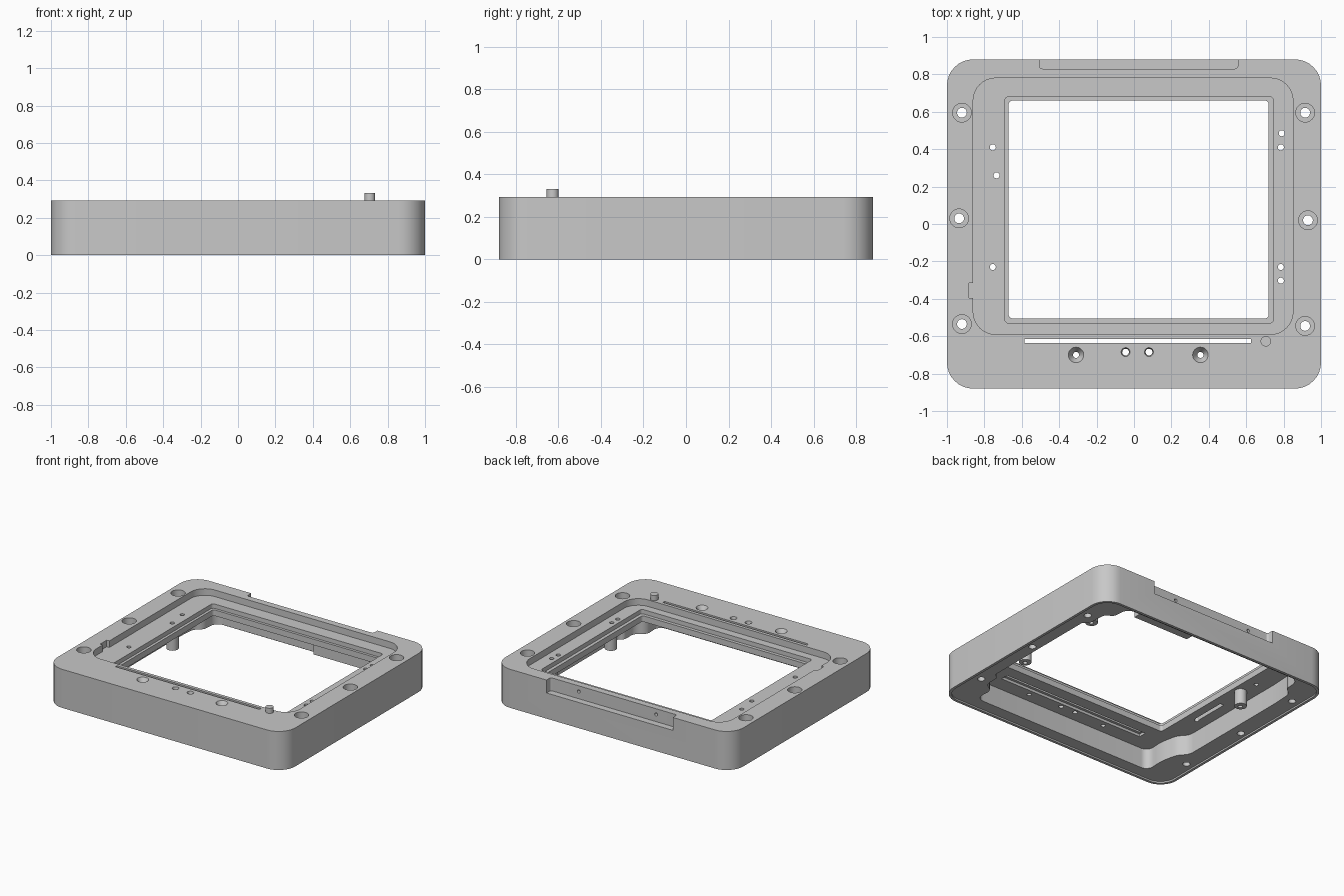
import bpy, bmesh, math
from mathutils import Vector

if "Cube" in bpy.data.objects:
    bpy.data.objects.remove(bpy.data.objects["Cube"])

grey = bpy.data.materials.new("plain_grey")
grey.use_nodes = True
COLOUR = (0.58, 0.58, 0.58, 1)
grey.diffuse_color = COLOUR
grey.node_tree.nodes["Principled BSDF"].inputs["Base Color"].default_value = COLOUR


def rounded(points, radius, steps=8):
    """Outline with every corner replaced by a smooth arc."""
    out = []
    pts = [Vector(p) for p in points]
    for i, p in enumerate(pts):
        a, b = pts[i - 1] - p, pts[(i + 1) % len(pts)] - p
        r = min(radius, a.length * 0.48, b.length * 0.48)
        s, e = p + a.normalized() * r, p + b.normalized() * r
        turn = math.pi - a.angle(b)
        w = math.cos(turn / 2)  # rational weight gives a true arc
        for k in range(steps + 1):
            t = k / steps
            k0, k1, k2 = (1 - t) ** 2, 2 * w * t * (1 - t), t * t
            out.append((s * k0 + p * k1 + e * k2) / (k0 + k1 + k2))
    return out


def prism(name, outline, z0, z1):
    bm = bmesh.new()
    low = [bm.verts.new((p[0], p[1], z0)) for p in outline]
    face = bm.faces.new(low)
    up = bmesh.ops.extrude_face_region(bm, geom=[face])["geom"]
    for v in up:
        if isinstance(v, bmesh.types.BMVert):
            v.co.z = z1
    bmesh.ops.recalc_face_normals(bm, faces=bm.faces)
    return finish(name, bm)


def finish(name, bm):
    mesh = bpy.data.meshes.new(name)
    bm.to_mesh(mesh)
    bm.free()
    mesh.materials.append(grey)
    ob = bpy.data.objects.new(name, mesh)
    bpy.context.collection.objects.link(ob)
    return ob


def rect(name, x0, x1, y0, y1, z0, z1, r):
    corners = [(x0, y0), (x1, y0), (x1, y1), (x0, y1)]
    return prism(name, rounded(corners, r) if r else corners, z0, z1)


def cone(name, x, y, z0, z1, r0, r1=None):
    bm = bmesh.new()
    bmesh.ops.create_cone(bm, cap_ends=True, segments=32, radius1=r0,
                          radius2=r0 if r1 is None else r1, depth=z1 - z0)
    bmesh.ops.translate(bm, verts=bm.verts, vec=(x, y, (z0 + z1) / 2))
    return finish(name, bm)


def combine(target, tool, operation="DIFFERENCE"):
    mod = target.modifiers.new("cut", "BOOLEAN")
    mod.operation, mod.solver, mod.object = operation, "EXACT", tool
    graph = bpy.context.evaluated_depsgraph_get()
    mesh = bpy.data.meshes.new_from_object(target.evaluated_get(graph))
    target.modifiers.clear()
    target.data = mesh
    bpy.data.objects.remove(tool)


TOP, FLOOR, CEILING = 0.293, 0.243, 0.165

# Outer block
frame = rect("frame", -1, 1, -0.88, 0.88, 0, TOP, 0.14)

# Shallow underside rebate with a thin lip, then the hollow with screw bosses
combine(frame, rect("rebate", -0.98, 0.98, -0.86, 0.86, -0.1, 0.012, 0.12))
left_side = [(0.77, -0.77), (0.76, -0.62), (0.84, -0.58), (0.84, -0.46), (0.88, -0.44),
             (0.88, 0.5), (0.84, 0.52), (0.83, 0.68), (0.77, 0.7), (0.76, 0.84)]
right_side = [(-0.77, 0.84), (-0.78, 0.7), (-0.84, 0.66), (-0.85, 0.5),
              (-0.85, -0.42), (-0.79, -0.48), (-0.76, -0.62), (-0.77, -0.77)]
combine(frame, prism("hollow", rounded(left_side + right_side, 0.06), -0.1, CEILING))

# Block behind the rear notch
combine(frame, rect("rear_block", 0.13, 0.6, 0.72, 0.86, 0.06, CEILING + 0.02, 0), "UNION")

# Posts hanging below the plate
for x, y in [(-0.735, 0.265), (0.788, 0.485), (0.788, -0.225)]:
    combine(frame, cone("post", x, y, 0.05, CEILING + 0.03, 0.043), "UNION")

# Top recess, stepped window and window opening
combine(frame, rect("recess", -0.86, 0.85, -0.59, 0.78, FLOOR, 0.5, 0.12))
combine(frame, rect("window_step", -0.69, 0.745, -0.53, 0.68, FLOOR - 0.033, 0.5, 0.02))
combine(frame, rect("window", -0.67, 0.72, -0.505, 0.66, -0.2, 0.5, 0.02))

# Slots and side notch
combine(frame, rect("front_slot", -0.585, 0.625, -0.635, -0.615, -0.2, 0.5, 0))
combine(frame, rect("front_groove", -0.6, 0.64, -0.655, -0.595, 0.1, CEILING + 0.02, 0))
combine(frame, rect("under_groove", -0.765, -0.735, -0.23, 0.05, 0.1, CEILING + 0.03, 0.01))
combine(frame, rect("side_notch", -0.882, -0.855, -0.395, -0.315, FLOOR, 0.5, 0))

# Rear notch with two small pin holes
combine(frame, rect("rear_notch", -0.505, 0.555, 0.83, 1.0, 0.195, 0.5, 0.015))
for x in (-0.33, 0.32):
    hole = cone("pin_hole", 0, 0, -0.06, 0.06, 0.012)
    hole.rotation_euler.x = math.pi / 2
    hole.location = (x, 0.865, 0.25)
    bpy.context.view_layer.update()
    combine(frame, hole)

# Counterbored frame screws
for x, y in [(-0.92, 0.595), (-0.935, 0.03), (-0.92, -0.535),
             (0.915, 0.595), (0.93, 0.02), (0.915, -0.545)]:
    combine(frame, cone("screw_bore", x, y, TOP - 0.09, 0.5, 0.05))
    combine(frame, cone("screw_hole", x, y, -0.1, 0.4, 0.026))

# Countersunk front holes
for x, y, r, hole in [(-0.31, -0.7, 0.042, 0.016), (0.355, -0.7, 0.042, 0.016),
                      (-0.045, -0.685, 0.024, 0.018), (0.08, -0.685, 0.024, 0.018)]:
    combine(frame, cone("sink", x, y, TOP - r, TOP + 0.001, hole, r))
    combine(frame, cone("sink_hole", x, y, 0.05, 0.4, hole))

# Small through holes in the recess floor
for x, y in [(-0.755, 0.41), (-0.735, 0.26), (-0.755, -0.23), (0.79, 0.485),
             (0.785, 0.41), (0.785, -0.23), (0.785, -0.303)]:
    combine(frame, cone("plate_hole", x, y, 0.02, 0.4, 0.016))

# Locating pin on top
pin = cone("locating_pin", 0.705, -0.627, TOP - 0.02, 0.332, 0.028)

for ob in (frame, pin):
    bpy.ops.object.select_all(action="DESELECT")
    ob.select_set(True)
    bpy.context.view_layer.objects.active = ob
    bpy.ops.object.shade_smooth_by_angle(angle=math.radians(30))
